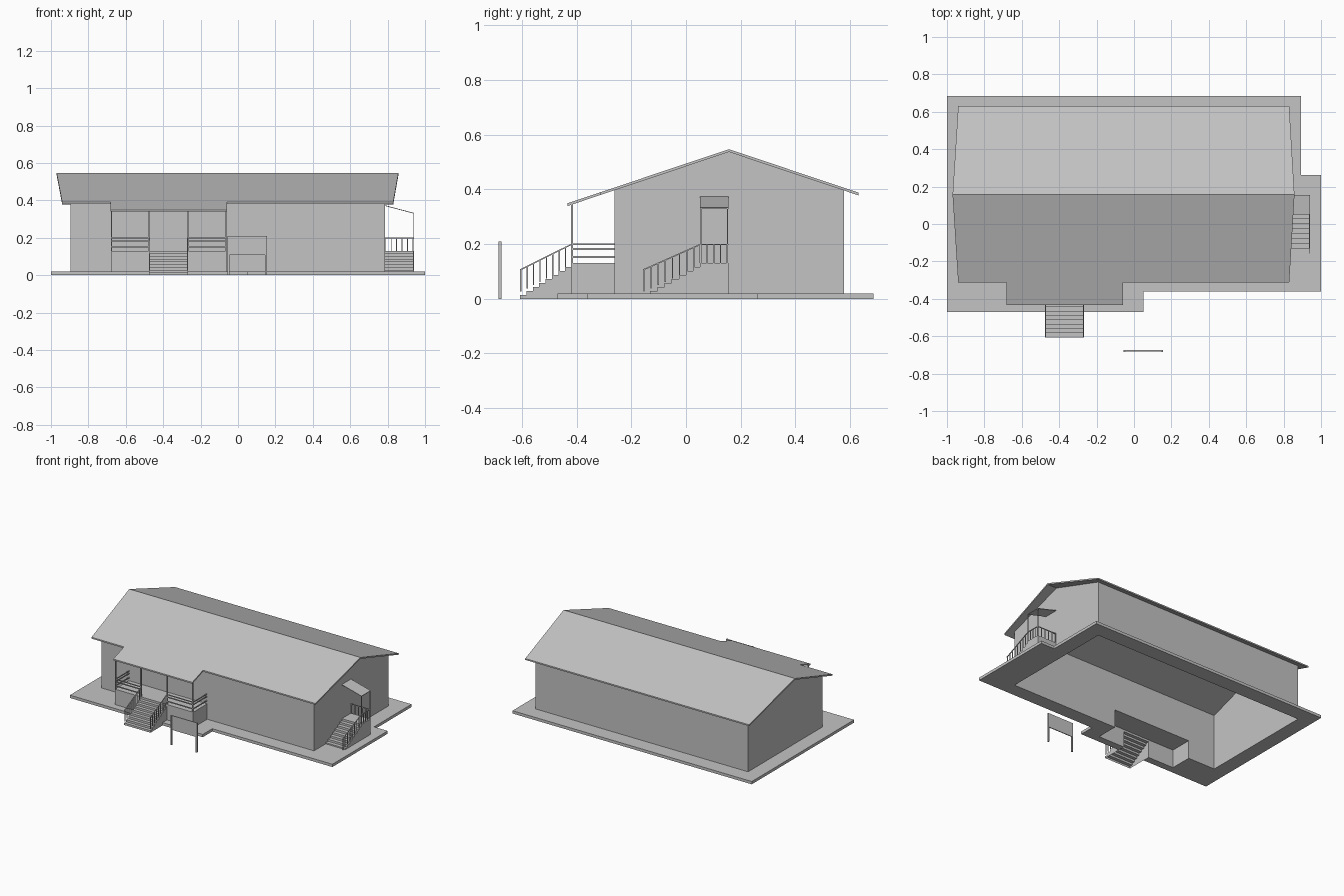
import bpy, bmesh
from mathutils import Vector

if "Cube" in bpy.data.objects:
    bpy.data.objects.remove(bpy.data.objects["Cube"])

grey = bpy.data.materials.new("plain_grey")
grey.diffuse_color = (0.55, 0.55, 0.55, 1)
grey.use_nodes = True
grey.node_tree.nodes["Principled BSDF"].inputs["Base Color"].default_value = grey.diffuse_color


def mesh(name, polys, extrude=None):
    """Object from point-list polygons, optionally thickened by a vector."""
    bm = bmesh.new()
    for p in polys:
        bm.faces.new([bm.verts.new(c) for c in p])
    bmesh.ops.remove_doubles(bm, verts=bm.verts, dist=1e-5)
    if extrude:
        r = bmesh.ops.extrude_face_region(bm, geom=bm.faces[:], use_keep_orig=True)
        vs = [g for g in r["geom"] if isinstance(g, bmesh.types.BMVert)]
        bmesh.ops.translate(bm, verts=vs, vec=Vector(extrude))
    bmesh.ops.recalc_face_normals(bm, faces=bm.faces)
    me = bpy.data.meshes.new(name)
    bm.to_mesh(me)
    bm.free()
    me.materials.append(grey)
    ob = bpy.data.objects.new(name, me)
    bpy.context.collection.objects.link(ob)
    return ob


def box(name, x0, x1, y0, y1, z0, z1):
    return mesh(name, [[(x0, y0, z0), (x1, y0, z0), (x1, y1, z0), (x0, y1, z0)]], (0, 0, z1 - z0))


def post(name, x, y, z0, z1, w=0.007):
    return box(name, x - w / 2, x + w / 2, y - w / 2, y + w / 2, z0, z1)


# main dimensions
WX0, WX1, WY0, WY1 = -0.895, 0.785, -0.262, 0.577   # house walls
PX0, PX1, PY = -0.68, -0.06, -0.42                  # porch
SX0, SX1 = -0.475, -0.267                           # front stair
RX = 0.94                                           # side stair outer edge
DECK, RAIL, RIDGE = 0.13, 0.201, 0.157


def roof_z(y):
    return 0.547 - 0.335 * abs(y - RIDGE)


# paved slab, open under the house, porch and front stair
outer = [(SX1, -0.47), (0.05, -0.47), (0.05, -0.362), (1, -0.362), (1, 0.262),
         (0.892, 0.262), (0.892, 0.685), (-1, 0.685), (-1, -0.47), (SX0, -0.47)]
inner = [(SX0, PY), (PX0, PY), (PX0, WY0), (WX0, WY0), (WX0, WY1), (WX1, WY1),
         (WX1, WY0), (PX1, WY0), (PX1, PY), (SX1, PY)]
mesh("slab", [[(x, y, 0) for x, y in outer + inner]], (0, 0, 0.02))

# house walls, front wall open below the porch deck
gable = [(WY0, 0), (WY1, 0), (WY1, roof_z(WY1) - 0.008),
         (RIDGE, roof_z(RIDGE) - 0.008), (WY0, roof_z(WY0) - 0.008)]
front = [(WX0, 0), (PX0, 0), (PX0, DECK), (PX1, DECK), (PX1, 0), (WX1, 0),
         (WX1, gable[4][1]), (WX0, gable[4][1])]
zb = gable[2][1]
mesh("walls", [[(WX0, y, z) for y, z in gable], [(WX1, y, z) for y, z in gable],
               [(x, WY0, z) for x, z in front],
               [(WX0, WY1, 0), (WX1, WY1, 0), (WX1, WY1, zb), (WX0, WY1, zb)]])

# roof with flared ridge and porch extension
back = [(-0.97, RIDGE), (0.858, RIDGE), (0.83, 0.63), (-0.94, 0.63)]
fore = [(-0.97, RIDGE), (-0.94, -0.312), (-0.683, -0.312), (-0.683, -0.433),
        (-0.058, -0.433), (-0.058, -0.312), (0.83, -0.312), (0.858, RIDGE)]
mesh("roof", [[(x, y, roof_z(y)) for x, y in p] for p in (back, fore)], (0, 0, -0.01))

# porch deck and skirt
mesh("porch_base", [
    [(PX0, PY, DECK), (PX1, PY, DECK), (PX1, WY0, DECK), (PX0, WY0, DECK)],
    *[[(x, PY, 0), (x, WY0, 0), (x, WY0, DECK), (x, PY, DECK)] for x in (PX0, PX1)],
    *[[(a, PY, 0), (b, PY, 0), (b, PY, DECK), (a, PY, DECK)] for a, b in ((PX0, SX0), (SX1, PX1))]])

# porch posts and rails
for x in (PX0 + 0.004, SX0, SX1, PX1 - 0.004):
    post("porch_post", x, PY + 0.003, DECK, roof_z(PY) - 0.006)
for z0, z1 in ((0.197, 0.203), (0.179, 0.186), (0.149, 0.156)):
    for a, b in ((PX0, SX0), (SX1, PX1)):
        box("porch_rail_front", a, b, PY, PY + 0.005, z0, z1)
    for x in (PX0, PX1 - 0.005):
        box("porch_rail_side", x, x + 0.005, PY, WY0, z0, z1)


def stairs(name, x0, x1, y0, y1, n, landing=None):
    """Stepped shell rising towards +y, open underneath."""
    prof, dy, dz = [(y0, 0)], (y1 - y0) / n, DECK / (n + 1)
    for i in range(n):
        prof += [(y0 + i * dy, (i + 1) * dz), (y0 + (i + 1) * dy, (i + 1) * dz)]
    if landing:
        prof += [(y1, DECK), (landing, DECK), (landing, 0)]
        side = prof
    else:
        side = prof + [(y1, 0)]
        prof = prof + [(y1, DECK)]
    polys = [[(x0, a, c), (x1, a, c), (x1, b, d), (x0, b, d)]
             for (a, c), (b, d) in zip(prof, prof[1:])]
    polys += [[(x, y, z) for y, z in side] for x in (x0, x1)]
    mesh(name, polys)


def handrail(name, x, y0, y1, n):
    """Sloped rail with balusters standing on the steps."""
    zlo, dy = RAIL - 0.093, (y1 - y0) / n
    w = 0.005
    mesh(name, [[(x - w / 2, y0, zlo - w), (x - w / 2, y1, RAIL - w),
                 (x - w / 2, y1, RAIL), (x - w / 2, y0, zlo)]], (w, 0, 0))
    for i in range(n):
        t = (i + 0.08) / n
        post(name + "_baluster", x, y0 + 0.003 + i * dy, 0.025 + t * 0.095,
             zlo + t * 0.093, 0.0045)


# front stair with two handrails
stairs("front_stair", SX0, SX1, -0.607, PY, 8)
for x in (SX0 + 0.003, SX1 - 0.003):
    handrail("front_handrail", x, -0.607, PY, 8)

# side stair with landing, handrail and landing railings
LY0, LY1 = 0.052, 0.155
stairs("side_stair", WX1, RX, -0.157, LY0, 8, LY1)
handrail("side_handrail", RX - 0.003, -0.157, LY0, 8)
box("landing_rail_side", RX - 0.005, RX, LY0, LY1, RAIL - 0.005, RAIL)
box("landing_rail_back", WX1, RX, LY1 - 0.005, LY1, RAIL - 0.005, RAIL)
for i in range(5):
    post("landing_baluster", RX - 0.003, LY0 + i * 0.0248, DECK, RAIL, 0.0045)
for i in range(6):
    post("landing_baluster", WX1 + 0.005 + i * 0.029, LY1 - 0.003, DECK, RAIL, 0.0045)

# canopy over the side landing
for y in (LY0 + 0.003, LY1 - 0.003):
    post("canopy_post", RX - 0.003, y, DECK, 0.333, 0.005)
mesh("canopy", [[(WX1, LY0, 0.374), (RX, LY0, 0.333), (RX, LY1, 0.333), (WX1, LY1, 0.374)]],
     (0, 0, -0.004))

# sign board on two posts
box("sign_board", -0.055, 0.155, -0.681, -0.675, 0.108, 0.21)
for x in (-0.05, 0.15):
    post("sign_post", x, -0.68, 0, 0.21, 0.01)
